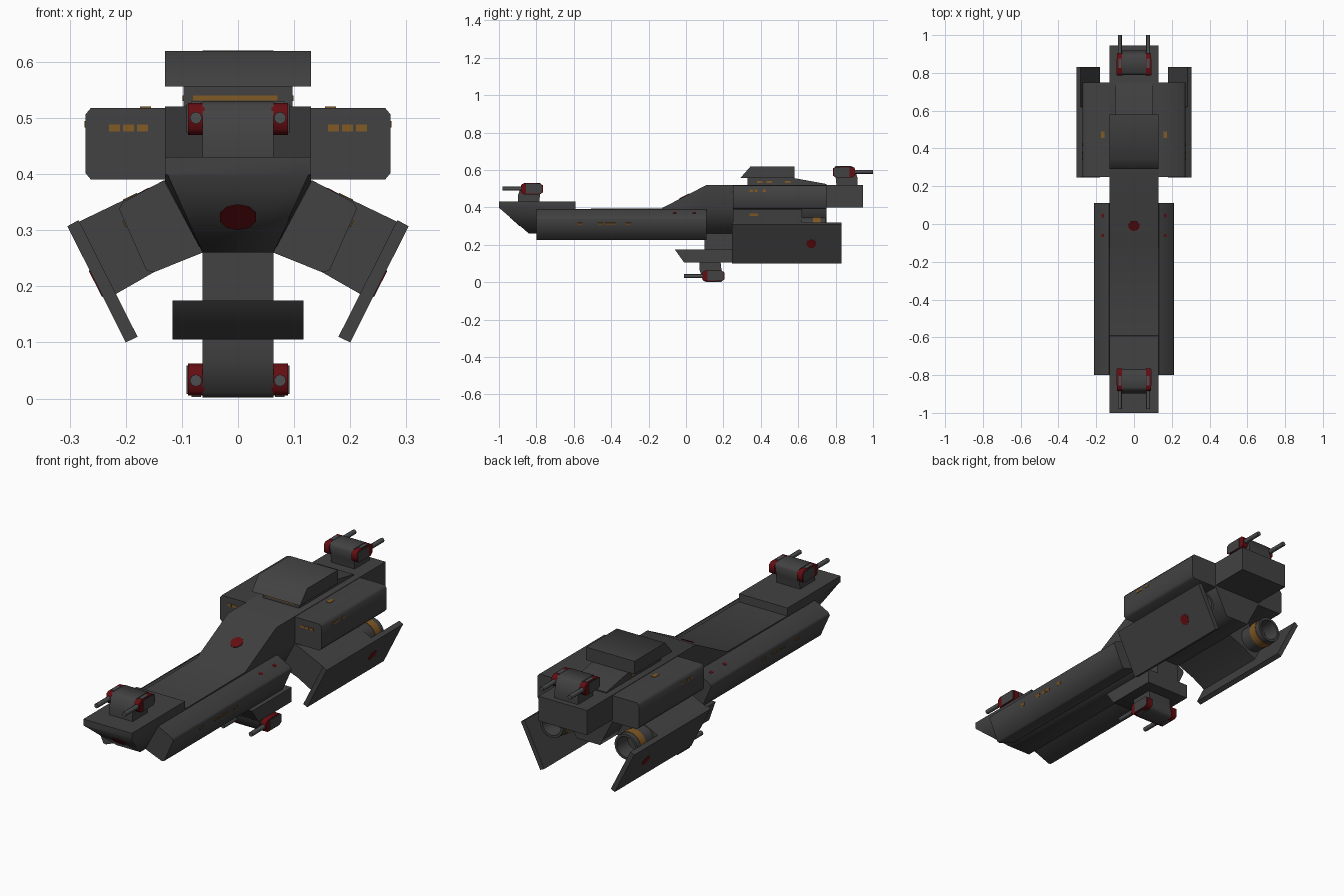
import bpy, bmesh, math
from mathutils import Vector


def mat(name, r, g, b):
    m = bpy.data.materials.new(name)
    m.diffuse_color = (r, g, b, 1)
    return m


GREY = mat("dark grey hull", 0.054, 0.054, 0.054)
STEEL = mat("gun steel", 0.07, 0.074, 0.078)
RED = mat("dark red", 0.125, 0.004, 0.006)
ORANGE = mat("amber windows", 0.22, 0.10, 0.018)


def finish(name, bm, m):
    bmesh.ops.recalc_face_normals(bm, faces=bm.faces[:])
    me = bpy.data.meshes.new(name)
    bm.to_mesh(me)
    bm.free()
    ob = bpy.data.objects.new(name, me)
    bpy.context.collection.objects.link(ob)
    me.materials.append(m)
    return ob


def loft(name, rings, m=GREY, cap=True):
    """Skin closed rings of 3D points."""
    bm = bmesh.new()
    vs = [[bm.verts.new(p) for p in r] for r in rings]
    n = len(rings[0])
    for a, b in zip(vs, vs[1:]):
        for i in range(n):
            j = (i + 1) % n
            bm.faces.new((a[i], a[j], b[j], b[i]))
    if cap:
        bm.faces.new(vs[0])
        bm.faces.new(vs[-1])
    return finish(name, bm, m)


def prism_y(name, xz, y0, y1, m=GREY):
    return loft(name, [[(x, y, z) for x, z in xz] for y in (y0, y1)], m)


def prism_x(name, yz, x0, x1, m=GREY):
    return loft(name, [[(x, y, z) for y, z in yz] for x in (x0, x1)], m)


def box(name, x0, x1, y0, y1, z0, z1, m=GREY):
    return prism_y(name, [(x0, z0), (x1, z0), (x1, z1), (x0, z1)], y0, y1, m)


def lathe(name, prof, cx, cz, m, n=20, cap=True):
    """Revolve (radius, y) pairs about an axis along y."""
    return loft(name, [[(cx + r * math.cos(2 * math.pi * i / n), y,
                         cz + r * math.sin(2 * math.pi * i / n)) for i in range(n)]
                       for r, y in prof], m, cap)


def disc(name, loc, normal, r, m=RED):
    bm = bmesh.new()
    bmesh.ops.create_cone(bm, cap_ends=True, segments=10, radius1=r, radius2=r, depth=0.004)
    ob = finish(name, bm, m)
    ob.location = loc
    ob.rotation_euler = Vector(normal).to_track_quat('Z', 'Y').to_euler()
    return ob


# central hull: (y, top z, shoulder z, half width, bottom z, bottom half width)
stations = [
    (-1.00, 0.43, 0.40, 0.13, 0.398, 0.125),
    (-0.84, 0.43, 0.39, 0.13, 0.26, 0.063),
    (-0.592, 0.43, 0.39, 0.13, 0.26, 0.063),
    (-0.59, 0.392, 0.385, 0.13, 0.26, 0.063),
    (-0.13, 0.395, 0.388, 0.13, 0.26, 0.063),
    (0.11, 0.52, 0.39, 0.13, 0.26, 0.063),
    (0.75, 0.52, 0.39, 0.13, 0.26, 0.063),
]
loft("central_hull", [[(-w, y, t), (w, y, t), (w, y, s), (bw, y, b), (-bw, y, b), (-w, y, s)]
                      for y, t, s, w, b, bw in stations])
box("tail_deck", -0.13, 0.13, 0.74, 0.945, 0.40, 0.52)

# bridge on top
prism_x("bridge_neck", [(0.33, 0.515), (0.33, 0.556), (0.58, 0.556), (0.75, 0.525), (0.75, 0.515)],
        -0.097, 0.097)
prism_x("bridge_roof", [(0.29, 0.556), (0.345, 0.619), (0.58, 0.619), (0.58, 0.556)], -0.13, 0.13)

# belly pod
box("belly_neck", -0.063, 0.063, 0.10, 0.245, 0.17, 0.265)
prism_x("belly_pod", [(-0.06, 0.175), (-0.01, 0.105), (0.245, 0.105), (0.245, 0.175)], -0.117, 0.117)

for s, side in ((-1, "left"), (1, "right")):
    def sx(pts):
        return [(s * x, z) for x, z in pts]
    # slanted armour along the front hull
    prism_y(side + "_armour", sx([(0.132, 0.389), (0.205, 0.350), (0.212, 0.338), (0.163, 0.228),
                                  (0.15, 0.225), (0.063, 0.26)]), -0.80, 0.11)
    # shoulder block
    prism_y(side + "_shoulder", sx([(0.12, 0.39), (0.262, 0.39), (0.272, 0.402), (0.272, 0.506),
                                    (0.262, 0.518), (0.12, 0.518)]), 0.25, 0.75)
    # strut carrying the slanted outer fin
    prism_y(side + "_strut", sx([(0.13, 0.389), (0.29, 0.312), (0.225, 0.182), (0.15, 0.225),
                                 (0.063, 0.26)]), 0.25, 0.62)
    prism_y(side + "_fin", sx([(0.284, 0.318), (0.304, 0.307), (0.20, 0.10), (0.179, 0.11)]),
            0.245, 0.832)
    # engine with an open nozzle
    cx, cz = s * 0.20, 0.285
    lathe(side + "_engine", [(0.062, 0.5), (0.062, 0.745), (0.05, 0.745), (0.044, 0.67)], cx, cz, GREY)
    lathe(side + "_engine_band", [(0.062, 0.68), (0.064, 0.68), (0.064, 0.72), (0.062, 0.72)],
          cx, cz, ORANGE, cap=False)
    # fin marking
    disc(side + "_fin_marking", (s * 0.2524, 0.67, 0.205), (s * 0.894, 0, -0.449), 0.026)
    # small windows: shoulder front, side and top
    for k in range(3):
        x = s * (0.16 + 0.025 * k)
        box(side + "_front_window", x, x + s * 0.02, 0.248, 0.252, 0.476, 0.488, ORANGE)
    for y in (0.34, 0.365, 0.41):
        box(side + "_side_window", s * 0.27, s * 0.274, y, y + 0.018, 0.483, 0.495, ORANGE)
    box(side + "_roof_window", s * 0.155, s * 0.175, 0.455, 0.49, 0.515, 0.52, ORANGE)
    for y in (0.38, 0.43, 0.53):
        box(side + "_neck_window", s * 0.095, s * 0.099, y, y + 0.03, 0.53, 0.54, ORANGE)
    # windows on the upper strut and the slanted armour
    prism_y(side + "_strut_window", sx([(0.18, 0.3665), (0.205, 0.3545), (0.204, 0.351), (0.179, 0.363)]),
            0.34, 0.385, ORANGE)
    for y in (-0.58, -0.47, -0.43, -0.40, -0.32):
        prism_y(side + "_armour_window", sx([(0.205, 0.318), (0.207, 0.317), (0.201, 0.305),
                                             (0.199, 0.306)]), y, y + 0.025, ORANGE)
    # little red lamps on top of the armour
    for y in (-0.07, 0.035):
        prism_y(side + "_armour_lamp", sx([(0.16, 0.3755), (0.172, 0.369), (0.171, 0.365), (0.159, 0.372)]),
                y, y + 0.018, RED)

box("bridge_window_strip", -0.08, 0.07, 0.328, 0.332, 0.531, 0.540, ORANGE)

# round markings on the nose underside and the hull slope
disc("nose_marking", (0, -0.914, 0.324), (0, -0.66, -0.75), 0.034)
disc("slope_marking", (0, -0.01, 0.4585), (0, -0.46, 0.89), 0.03)


def turret(name, yc, z0, f, up):
    """f: firing direction along y, up: +1 upright, -1 hanging."""
    def yz(pts):
        return [(yc + f * a, z0 + up * b) for a, b in pts]
    prism_x(name + "_head", yz([(-0.055, -0.005), (0.058, -0.005), (0.058, 0.035), (0.04, 0.092),
                                (0.025, 0.1), (-0.06, 0.1), (-0.072, 0.085), (-0.06, 0.04)]),
            -0.063, 0.063)
    for s in (-1, 1):
        prism_x(name + "_gun_pod", yz([(-0.075, 0.05), (-0.06, 0.04), (0.03, 0.04), (0.043, 0.05),
                                       (0.043, 0.088), (0.03, 0.097), (-0.06, 0.097), (-0.075, 0.088)]),
                s * 0.06, s * 0.089, RED)
        # grey cheek on the outside and grey breech strip on top
        prism_x(name + "_pod_plate", yz([(-0.07, 0.05), (-0.058, 0.043), (0.015, 0.043),
                                         (0.015, 0.094), (-0.058, 0.094), (-0.07, 0.086)]),
                s * 0.087, s * 0.092, GREY)
        prism_x(name + "_pod_top", yz([(-0.035, 0.095), (0.015, 0.095), (0.015, 0.099), (-0.035, 0.099)]),
                s * 0.066, s * 0.083, STEEL)
        lathe(name + "_barrel", [(0.011, yc + f * 0.02), (0.011, yc + f * 0.14)],
              s * 0.075, z0 + up * 0.07, STEEL, 8)


turret("front_turret", -0.84, 0.43, -1, 1)
turret("tail_turret", 0.86, 0.52, 1, 1)
turret("belly_turret", 0.13, 0.102, -1, -1)

# soft shading over moderate angles, hard edges kept at the steep ones
bpy.ops.object.select_all(action='SELECT')
bpy.context.view_layer.objects.active = bpy.data.objects["central_hull"]
bpy.ops.object.shade_smooth_by_angle(angle=math.radians(65))
